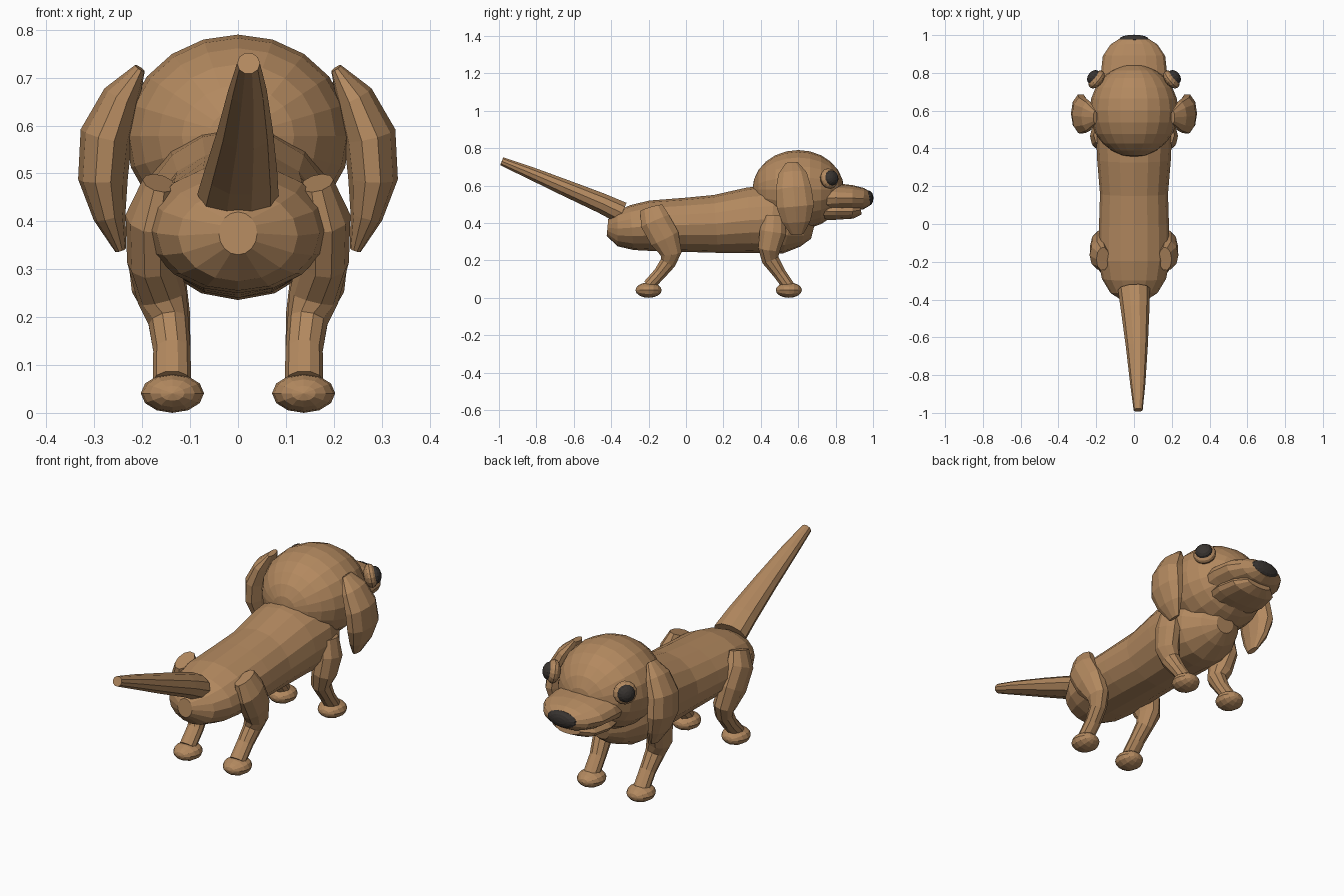
import bpy, bmesh, math
from mathutils import Vector, Matrix

cube = bpy.data.objects.get("Cube")
if cube:
    bpy.data.objects.remove(cube, do_unlink=True)


def material(name, colour):
    m = bpy.data.materials.new(name)
    m.use_nodes = True
    m.diffuse_color = colour
    m.node_tree.nodes["Principled BSDF"].inputs["Base Color"].default_value = colour
    return m


BROWN = material("brown_coat", (0.45, 0.25, 0.115, 1))
DARK = material("dark_nose_and_eyes", (0.04, 0.034, 0.03, 1))


def finish(name, bm, mat, mirror):
    bmesh.ops.recalc_face_normals(bm, faces=bm.faces)
    mesh = bpy.data.meshes.new(name)
    bm.to_mesh(mesh)
    bm.free()
    mesh.materials.append(mat)
    obj = bpy.data.objects.new(name, mesh)
    bpy.context.collection.objects.link(obj)
    if mirror:
        obj.modifiers.new("both_sides", "MIRROR")
        obj.modifiers["both_sides"].use_mirror_merge = False
    return obj


def loft(name, rings, sides, mat=BROWN, mirror=False):
    """Skin elliptical rings (x, y, z, radius across, radius in depth) along a path."""
    bm = bmesh.new()
    centres = [Vector(r[:3]) for r in rings]
    loops = []
    for i, ring in enumerate(rings):
        t = (centres[min(i + 1, len(rings) - 1)] - centres[max(i - 1, 0)]).normalized()
        u = Vector((1, 0, 0))
        u = (u - t * u.dot(t)).normalized()
        v = t.cross(u)
        angles = [math.tau * k / sides for k in range(sides)]
        loops.append([bm.verts.new(centres[i] + u * ring[3] * math.cos(a)
                                   + v * ring[4] * math.sin(a)) for a in angles])
    for a, b in zip(loops, loops[1:]):
        for k in range(sides):
            j = (k + 1) % sides
            bm.faces.new((a[k], a[j], b[j], b[k]))
    bm.faces.new(loops[0])
    bm.faces.new(loops[-1])
    return finish(name, bm, mat, mirror)


def ball(name, centre, radii, mat=BROWN, mirror=False, axis=(0, 1, 0), segs=16, rows=10):
    """Faceted ellipsoid whose poles lie along the given axis."""
    bm = bmesh.new()
    bmesh.ops.create_uvsphere(bm, u_segments=segs, v_segments=rows, radius=1)
    turn = Vector(axis).to_track_quat("Z", "Y").to_matrix().to_4x4()
    bm.transform(Matrix.Translation(centre) @ turn @ Matrix.Diagonal((*radii, 1)))
    return finish(name, bm, mat, mirror)


# Long body with rounded rump and chest
loft("body", [
    (0, -.42, .375, .04, .045), (0, -.365, .37, .125, .095),
    (0, -.29, .375, .17, .12), (0, -.19, .385, .19, .135),
    (0, 0, .39, .185, .145), (0, .16, .395, .18, .155),
    (0, .34, .415, .195, .175), (0, .46, .42, .2, .185),
    (0, .56, .395, .17, .165), (0, .64, .37, .115, .1),
    (0, .68, .36, .05, .045)], 16)

# Tapering raised tail
loft("tail", [
    (0, -.345, .455, .085, .062), (.006, -.45, .505, .076, .056),
    (.015, -.65, .59, .058, .046), (.02, -.85, .675, .04, .034),
    (.022, -.985, .73, .024, .024)], 10)

# Head and muzzle
ball("head", (0, .6, .578), (.235, .212, .245), segs=20, rows=12)
loft("muzzle", [
    (0, .7, .53, .17, .09), (0, .8, .535, .175, .078),
    (0, .89, .533, .165, .069), (0, .95, .53, .125, .057),
    (0, .985, .53, .07, .036)], 16)
loft("lower_jaw", [
    (0, .7, .465, .13, .05), (0, .8, .461, .145, .045),
    (0, .89, .462, .125, .04), (0, .935, .47, .07, .025)], 14)
ball("nose", (0, .978, .533), (.08, .04, .024), DARK, segs=14, rows=8)

# Eyes with rounded lids
look = Vector((.76, .62, .18)).normalized()
ball("eyelid", Vector((.198, .765, .637)), (.056, .056, .032), mirror=True, axis=look, segs=14, rows=8)
ball("eye", Vector((.198, .765, .637)) + look * .02, (.042, .042, .03), DARK, True, look, 14, 8)

# Hanging ears
loft("ear", [
    (.205, .565, .72, .012, .035), (.243, .57, .66, .04, .08),
    (.275, .575, .58, .055, .1), (.282, .585, .49, .052, .105),
    (.268, .59, .41, .034, .08), (.245, .595, .34, .012, .035)], 10, mirror=True)

# Front legs
loft("front_leg", [
    (.16, .47, .43, .055, .06), (.178, .465, .35, .055, .075),
    (.165, .445, .265, .058, .062), (.145, .45, .205, .045, .048),
    (.138, .5, .13, .039, .036), (.138, .55, .06, .04, .034)], 10, mirror=True)

# Hind legs with broad thighs
loft("hind_leg", [
    (.165, -.185, .48, .035, .065), (.18, -.165, .41, .055, .085),
    (.178, -.115, .32, .054, .085), (.158, -.08, .24, .052, .06),
    (.145, -.095, .19, .042, .044), (.138, -.14, .13, .039, .036),
    (.138, -.2, .065, .04, .034)], 10, mirror=True)

# Paws
for part, y in (("front_paw", .55), ("hind_paw", -.2)):
    ball(part, (.137, y, .041), (.066, .041, .07), mirror=True, segs=12, rows=8)
